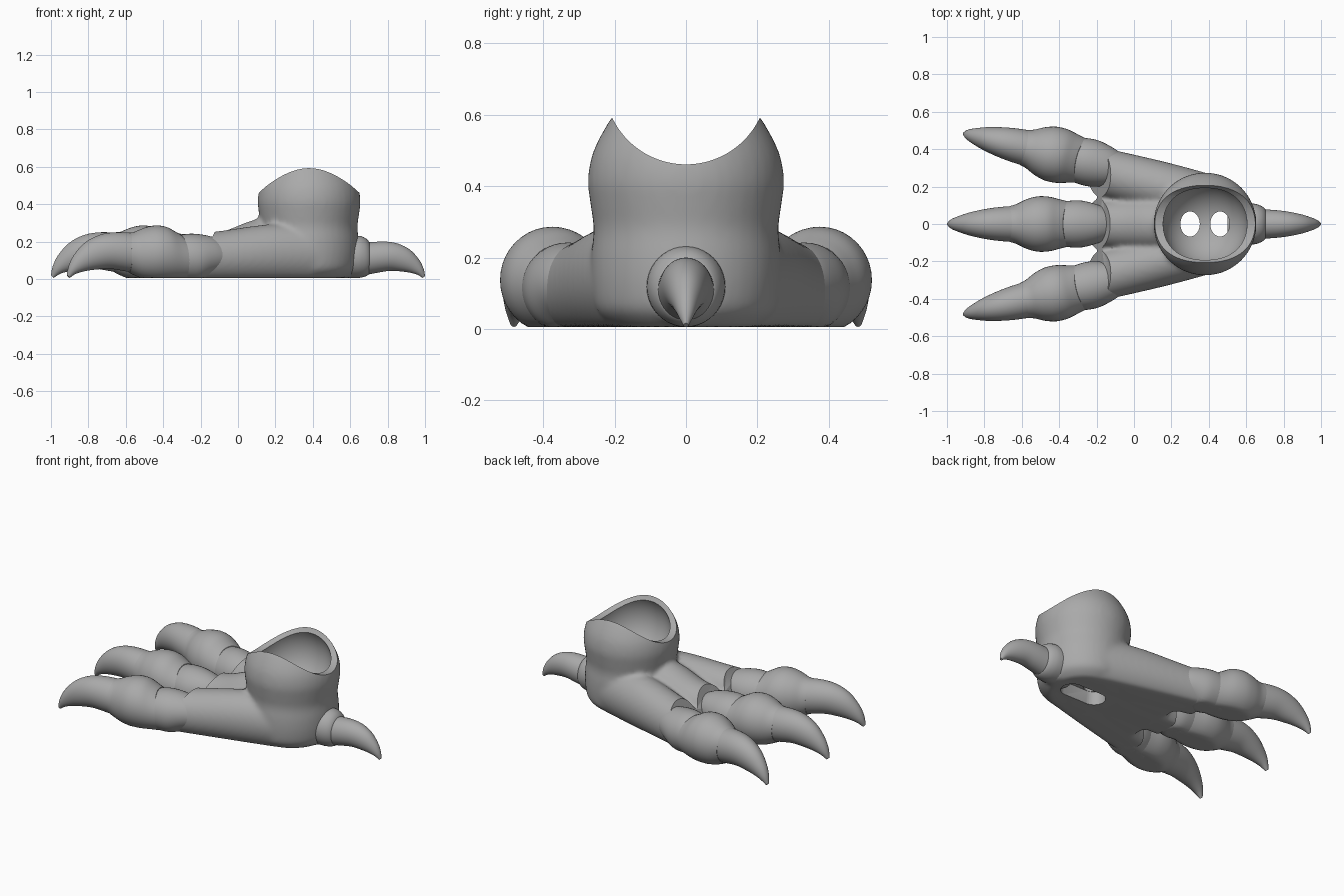
import bpy, bmesh, math
from mathutils import Vector, Matrix

if "Cube" in bpy.data.objects:
    bpy.data.objects.remove(bpy.data.objects["Cube"], do_unlink=True)

# The single plain grey
grey = bpy.data.materials.new("plain_grey")
grey.use_nodes = True
COLOUR = (0.4, 0.4, 0.4, 1)
grey.diffuse_color = COLOUR
grey.node_tree.nodes["Principled BSDF"].inputs["Base Color"].default_value = COLOUR

FLOOR = 0.005
SIDES = 40
STEPS = 4


def spline(a, b, c, d, t):
    return 0.5 * (2 * b + (c - a) * t + (2 * a - 5 * b + 4 * c - d) * t * t
                  + (3 * b - a - 3 * c + d) * t ** 3)


def smooth_stations(rows):
    """Catmull-Rom interpolation between loft stations."""
    out = []
    for i in range(len(rows) - 1):
        quad = [rows[max(i - 1, 0)], rows[i], rows[i + 1], rows[min(i + 2, len(rows) - 1)]]
        for s in range(STEPS):
            out.append([spline(*v, s / STEPS) for v in zip(*quad)])
    return out + [list(rows[-1])]


def skin(bm, rings):
    """Join rings of points into a closed tube."""
    loops = [[bm.verts.new(p) for p in ring] for ring in rings]
    n = len(loops[0])
    for a, b in zip(loops, loops[1:]):
        for i in range(n):
            j = (i + 1) % n
            bm.faces.new((a[i], a[j], b[j], b[i]))
    bm.faces.new(loops[0][::-1])
    bm.faces.new(loops[-1])


def loft(bm, rows, origin=(0, 0), angle=0, scale=1):
    """Rows: top distance, top z, bottom distance, bottom z, half width."""
    ahead = Vector((-math.cos(angle), math.sin(angle), 0))
    across = Vector((-ahead.y, ahead.x, 0))
    start = Vector((origin[0], origin[1], 0))
    rings = []
    for ut, zt, ub, zb, half in smooth_stations(rows):
        top = ahead * ut + Vector((0, 0, zt))
        low = ahead * ub + Vector((0, 0, zb))
        mid, up = (top + low) / 2, (top - low) / 2
        ring = []
        for k in range(SIDES):
            a = math.tau * k / SIDES
            p = start + scale * (mid + up * math.sin(a) + across * half * math.cos(a))
            p.z = max(p.z, FLOOR)
            ring.append(p)
        rings.append(ring)
    skin(bm, rings)


def finish(name, bm):
    bmesh.ops.recalc_face_normals(bm, faces=bm.faces)
    mesh = bpy.data.meshes.new(name)
    bm.to_mesh(mesh)
    bm.free()
    mesh.materials.append(grey)
    obj = bpy.data.objects.new(name, mesh)
    bpy.context.collection.objects.link(obj)
    return obj


def select(obj):
    bpy.ops.object.select_all(action="DESELECT")
    obj.select_set(True)
    bpy.context.view_layer.objects.active = obj


def shade(obj):
    select(obj)
    bpy.ops.object.shade_smooth_by_angle(angle=math.radians(38))


def part(name, rows, **place):
    bm = bmesh.new()
    loft(bm, rows, **place)
    shade(finish(name, bm))


def apply(obj, kind, **settings):
    mod = obj.modifiers.new(kind, kind)
    for key, value in settings.items():
        setattr(mod, key, value)
    select(obj)
    bpy.ops.object.modifier_apply(modifier=mod.name)


def carve(obj, bm):
    cutter = finish("cutter", bm)
    cutter.hide_render = True
    apply(obj, "BOOLEAN", operation="DIFFERENCE", solver="EXACT", object=cutter)
    bpy.data.objects.remove(cutter, do_unlink=True)


def cylinder(matrix, sides=64):
    bm = bmesh.new()
    bmesh.ops.create_cone(bm, cap_ends=True, segments=sides, radius1=1, radius2=1,
                          depth=1, matrix=matrix)
    return bm


def place(loc, scale):
    return Matrix.Translation(loc) @ Matrix.Diagonal((*scale, 1))


# Foot body: ankle, three metatarsal ridges, webbing and heel, fused together
ANKLE_X = 0.38
body = bmesh.new()
ankle = [(0.005, 0.2), (0.05, 0.25), (0.12, 0.265), (0.2, 0.266), (0.28, 0.259),
         (0.35, 0.268), (0.42, 0.275), (0.5, 0.259), (0.59, 0.21), (0.65, 0.16)]
skin(body, [[Vector((ANKLE_X + r * math.cos(math.tau * k / SIDES),
                     r * math.sin(math.tau * k / SIDES), z)) for k in range(SIDES)]
            for z, r in smooth_stations(ankle)])
loft(body, [(-0.35, 0.35, -0.35, -0.02, 0.16), (-0.1, 0.32, -0.1, -0.02, 0.15),
            (0.1, 0.25, 0.1, -0.02, 0.133), (0.3, 0.245, 0.3, -0.02, 0.13)])
for side in (1, -1):
    loft(body, [(-0.55, 0.3, -0.55, -0.02, 0.13), (-0.3, 0.29, -0.3, -0.02, 0.135),
                (0, 0.25, 0, -0.02, 0.13), (0.2, 0.245, 0.2, -0.02, 0.125)],
         origin=(-0.15, side * 0.272), angle=side * math.radians(14))
loft(body, [(-0.4, 0.2, -0.4, -0.05, 0.24), (0, 0.18, 0, -0.05, 0.3),
            (0.15, 0.15, 0.15, -0.05, 0.31)])
loft(body, [(-0.4, 0.26, -0.4, -0.02, 0.18), (-0.63, 0.22, -0.62, 0.005, 0.1)])
foot = finish("foot_body", body)
apply(foot, "REMESH", mode="VOXEL", voxel_size=0.013)
apply(foot, "SMOOTH", factor=0.5, iterations=8)

# Slanted front end of the body
bm = bmesh.new()
slant = math.atan2(0.11, 0.23)
bmesh.ops.create_cube(bm, size=1, matrix=Matrix.Translation((-0.185, 0, 0.125))
                      @ Matrix.Rotation(slant, 4, "Y") @ place((-0.5, 0, 0), (1, 2, 2)))
carve(foot, bm)

# Saddle-shaped rim, ball socket, two cord holes and the slot beneath
carve(foot, cylinder(Matrix.Translation((ANKLE_X, 0, 0.69)) @ Matrix.Rotation(math.pi / 2, 4, "Y")
                     @ Matrix.Diagonal((0.229, 0.229, 1, 1)), 96))
bm = bmesh.new()
bmesh.ops.create_uvsphere(bm, u_segments=48, v_segments=32, radius=0.225,
                          matrix=Matrix.Translation((ANKLE_X, 0, 0.45)))
carve(foot, bm)
for x in (0.3, 0.46):
    carve(foot, cylinder(place((x, 0, 0.15), (0.052, 0.067, 0.5)), 32))
bm = bmesh.new()
slot = [(ANKLE_X + math.copysign(0.08, math.cos(a)) + 0.068 * math.cos(a), 0.068 * math.sin(a))
        for a in (math.tau * (k + 0.5) / 32 for k in range(32))]
skin(bm, [[Vector((x, y, z)) for x, y in slot] for z in (-0.1, 0.09)])
carve(foot, bm)
shade(foot)

# Toe pieces, running forward along each toe
JOINT = [(-0.06, 0.2, -0.02, 0.03, 0.09), (0, 0.225, 0.02, 0.015, 0.108),
         (0.08, 0.24, 0.08, -0.01, 0.125), (0.15, 0.24, 0.14, -0.01, 0.124),
         (0.24, 0.22, 0.22, 0, 0.11)]
KNUCKLE = [(0.18, 0.238, 0.1, 0, 0.118), (0.21, 0.255, 0.17, -0.01, 0.13),
           (0.26, 0.28, 0.25, -0.015, 0.146), (0.32, 0.286, 0.32, -0.012, 0.147),
           (0.38, 0.272, 0.38, 0, 0.13), (0.43, 0.252, 0.43, 0.02, 0.106),
           (0.47, 0.245, 0.46, 0.035, 0.096)]
CLAW = [(0.42, 0.245, 0.42, 0.03, 0.098), (0.53, 0.25, 0.5, 0.045, 0.091),
        (0.62, 0.236, 0.57, 0.055, 0.08), (0.7, 0.195, 0.645, 0.05, 0.063),
        (0.76, 0.13, 0.7, 0.042, 0.044), (0.79, 0.07, 0.75, 0.028, 0.027),
        (0.8, 0.02, 0.785, 0.006, 0.009)]
toes = [("middle", (-0.2, 0), 0),
        ("left", (-0.135, -0.305), -math.radians(13)),
        ("right", (-0.135, 0.305), math.radians(13))]
for label, origin, angle in toes:
    for piece, rows in (("joint", JOINT), ("knuckle", KNUCKLE), ("claw", CLAW)):
        part(f"{label}_toe_{piece}", rows, origin=origin, angle=angle)

# Rear toe
part("rear_toe_joint", [(0.5, 0.23, 0.5, 0.01, 0.11), (0.63, 0.232, 0.62, 0.005, 0.11),
                        (0.675, 0.222, 0.67, 0.01, 0.1), (0.7, 0.2, 0.7, 0.025, 0.082),
                        (0.705, 0.18, 0.705, 0.045, 0.065)], angle=math.pi)
part("rear_toe_claw", CLAW, origin=(0.36, 0), angle=math.pi, scale=0.8)
